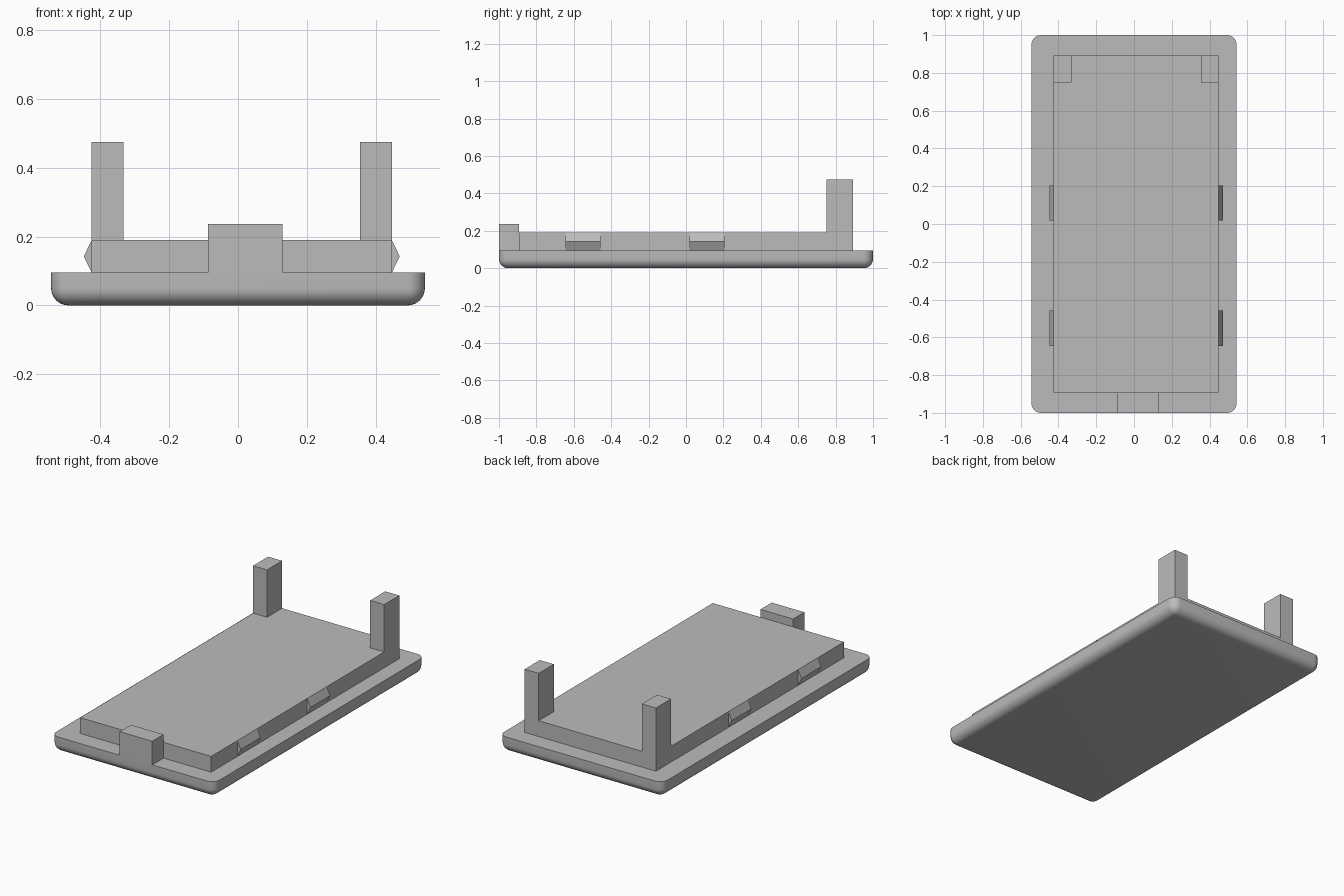
import bpy
import bmesh
import math

cube = bpy.data.objects.get("Cube")
if cube:
    bpy.data.objects.remove(cube, do_unlink=True)

grey = bpy.data.materials.new("plain grey")
grey.use_nodes = True
GREY = (0.5, 0.5, 0.5, 1)
grey.diffuse_color = GREY
grey.node_tree.nodes["Principled BSDF"].inputs["Base Color"].default_value = GREY

BASE_TOP = 0.095
DECK_TOP = 0.19
LEFT, RIGHT = 0.447, -0.425      # deck sides
BACK, FRONT = 0.893, -0.893      # deck ends


def finish(bm, name):
    bmesh.ops.recalc_face_normals(bm, faces=bm.faces)
    mesh = bpy.data.meshes.new(name)
    bm.to_mesh(mesh)
    bm.free()
    mesh.materials.append(grey)
    obj = bpy.data.objects.new(name, mesh)
    bpy.context.collection.objects.link(obj)
    return obj


def box_bmesh(x, y, z):
    bm = bmesh.new()
    bmesh.ops.create_cube(bm, size=1)
    for v in bm.verts:
        v.co = [r[0] if c < 0 else r[1] for c, r in zip(v.co, (x, y, z))]
    return bm


def box(name, x, y, z):
    return finish(box_bmesh(x, y, z), name)


def prism(name, profile, y0, y1):
    """Extrude an (x, z) profile along y."""
    bm = bmesh.new()
    face = bm.faces.new([bm.verts.new((x, y0, z)) for x, z in profile])
    ext = bmesh.ops.extrude_face_region(bm, geom=[face])["geom"]
    verts = [g for g in ext if isinstance(g, bmesh.types.BMVert)]
    bmesh.ops.translate(bm, verts=verts, vec=(0, y1 - y0, 0))
    return finish(bm, name)


# Base plate: rounded upright corners and underside, sharp top rim
bm = box_bmesh((-0.543, 0.543), (-1, 1), (0, BASE_TOP))
edges = [e for e in bm.edges if min(v.co.z for v in e.verts) < 0.01]
bmesh.ops.bevel(bm, geom=edges, offset=0.05, segments=8, profile=0.5,
                affect='EDGES')
base = finish(bm, "base_plate")
bpy.context.view_layer.objects.active = base
base.select_set(True)
bpy.ops.object.shade_smooth_by_angle(angle=math.radians(35))
base.select_set(False)

# Raised deck
box("deck", (RIGHT, LEFT), (FRONT, BACK), (BASE_TOP, DECK_TOP))

# Rear posts, flush with the deck corners
for name, x in (("left", (LEFT - 0.093, LEFT)), ("right", (RIGHT, RIGHT + 0.093))):
    box(name + "_post", x, (0.75, BACK), (DECK_TOP, 0.475))

# Front tab
box("front_tab", (-0.087, 0.13), (-1, FRONT), (BASE_TOP, 0.237))

# Snap wedges on both sides of the deck
for side, x, out in (("left", LEFT, 0.023), ("right", RIGHT, -0.023)):
    for place, y0, y1 in (("front", -0.645, -0.457), ("rear", 0.018, 0.205)):
        prism(f"{side}_{place}_wedge",
              [(x, BASE_TOP), (x + out, (BASE_TOP + DECK_TOP) / 2), (x, DECK_TOP)],
              y0, y1)
